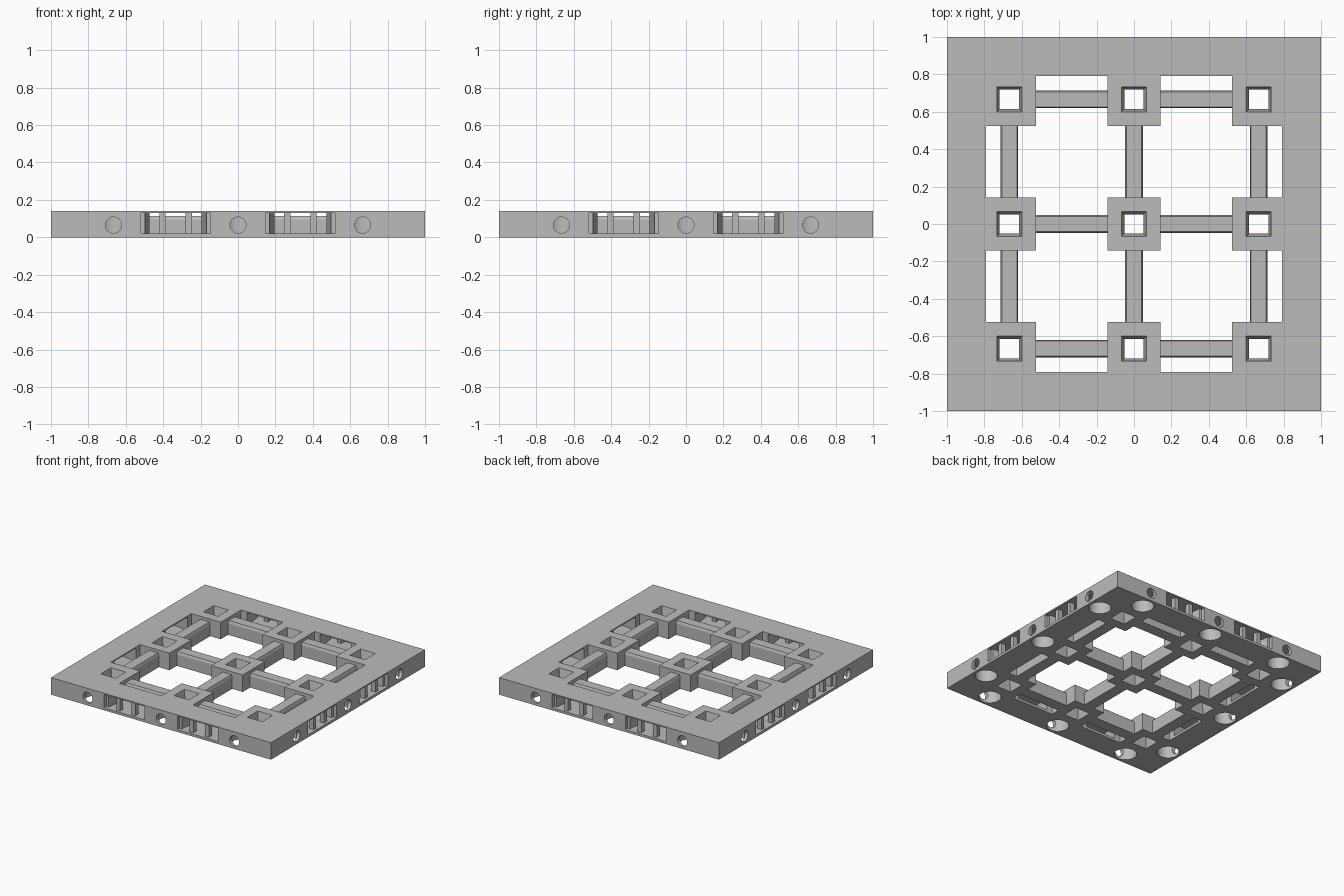
import bpy, bmesh, math
from mathutils import Matrix, Vector

cube = bpy.data.objects.get("Cube")
if cube:
    bpy.data.objects.remove(cube, do_unlink=True)

HEIGHT, PITCH = 0.14, 2 / 3
NODES = (-PITCH, 0, PITCH)
BAYS = (-PITCH / 2, PITCH / 2)

grey = bpy.data.materials.new("plain grey")
grey.use_nodes = True
colour = (0.5, 0.5, 0.5, 1)
grey.diffuse_color = colour
grey.node_tree.nodes["Principled BSDF"].inputs["Base Color"].default_value = colour


def finish(name, bm):
    bmesh.ops.recalc_face_normals(bm, faces=bm.faces)
    mesh = bpy.data.meshes.new(name)
    bm.to_mesh(mesh)
    bm.free()
    mesh.materials.append(grey)
    obj = bpy.data.objects.new(name, mesh)
    bpy.context.collection.objects.link(obj)
    return obj


def prism(bm, points, axis, matrix=Matrix()):
    """Extrude a polygon of 3D points along an axis vector."""
    low = [bm.verts.new(matrix @ Vector(p)) for p in points]
    high = [bm.verts.new(matrix @ (Vector(p) + Vector(axis))) for p in points]
    bm.faces.new(low)
    bm.faces.new(high)
    for i in range(len(low)):
        j = (i + 1) % len(low)
        bm.faces.new((low[i], low[j], high[j], high[i]))


def loft_rings(bm, rings, centre):
    """Closed tube of square rings given as (half width, height)."""
    loops = [[bm.verts.new((centre[0] + sx * h, centre[1] + sy * h, z))
              for sx, sy in ((-1, -1), (1, -1), (1, 1), (-1, 1))] for h, z in rings]
    for a, b in zip(loops, loops[1:] + loops[:1]):
        for i in range(4):
            j = (i + 1) % 4
            bm.faces.new((a[i], a[j], b[j], b[i]))


def cylinder(bm, radius, depth, matrix):
    bmesh.ops.create_cone(bm, cap_ends=True, segments=32, radius1=radius,
                          radius2=radius, depth=depth, matrix=matrix)


# Outer frame
bm = bmesh.new()
loft_rings(bm, [(1, 0), (1, HEIGHT), (0.79, HEIGHT), (0.79, 0)], (0, 0))
frame = finish("outer_frame", bm)

# Cutters for the frame sides, and the thin pillars left in each window
windows, cavities, side_holes, pillars = (bmesh.new() for _ in range(4))
half_plan = [(0.185, -1.01), (0.185, -0.97), (0.165, -0.97), (0.138, -0.78)]
for quarter in range(4):
    turn = Matrix.Rotation(quarter * math.pi / 2, 4, 'Z')
    for cx in BAYS:
        plan = half_plan + [(-x, y) for x, y in reversed(half_plan)]
        prism(windows, [(cx + x, y, 0.02) for x, y in plan], (0, 0, 0.11), turn)
        for dx in (-0.07, 0.07):
            x0, x1 = cx + dx - 0.017, cx + dx + 0.017
            prism(pillars, [(x0, -0.98, 0.015), (x1, -0.98, 0.015),
                            (x1, -0.94, 0.015), (x0, -0.94, 0.015)], (0, 0, 0.12), turn)
    for cx in NODES:
        cylinder(cavities, 0.085, 0.13, turn @ Matrix.Translation((cx, -0.895, 0.045)))
        cylinder(side_holes, 0.043, 0.13, turn @ Matrix.Translation((cx, -0.955, 0.065))
                 @ Matrix.Rotation(math.pi / 2, 4, 'X'))

bpy.context.view_layer.objects.active = frame
for name, cutter_mesh in (("window_cutter", windows), ("cavity_cutter", cavities),
                          ("hole_cutter", side_holes)):
    cutter = finish(name, cutter_mesh)
    cutter.hide_render = True
    mod = frame.modifiers.new(name, 'BOOLEAN')
    mod.operation, mod.solver, mod.object = 'DIFFERENCE', 'EXACT', cutter
    bpy.ops.object.modifier_apply(modifier=name)
    bpy.data.objects.remove(cutter, do_unlink=True)
finish("window_pillars", pillars)

# Square posts with a hole that narrows to the middle
bm = bmesh.new()
for x in NODES:
    for y in NODES:
        loft_rings(bm, [(0.143, 0), (0.143, HEIGHT), (0.067, HEIGHT),
                        (0.052, HEIGHT / 2), (0.067, 0)], (x, y))
finish("square_posts", bm)

# Lower beams joining neighbouring posts both ways
bm = bmesh.new()
side = [(0.047, 0), (0.047, 0.095), (0.04, 0.115)]
section = side + [(-w, z) for w, z in reversed(side)]
for turn in (Matrix(), Matrix.Rotation(math.pi / 2, 4, 'Z')):
    for row in NODES:
        for cx in BAYS:
            prism(bm, [(cx - 0.192, row + w, z) for w, z in section], (0.384, 0, 0), turn)
finish("cross_beams", bm)

# Smooth the round holes, keep the edges sharp
bpy.ops.object.select_all(action='DESELECT')
frame.select_set(True)
bpy.context.view_layer.objects.active = frame
bpy.ops.object.shade_smooth_by_angle(angle=math.radians(30))
